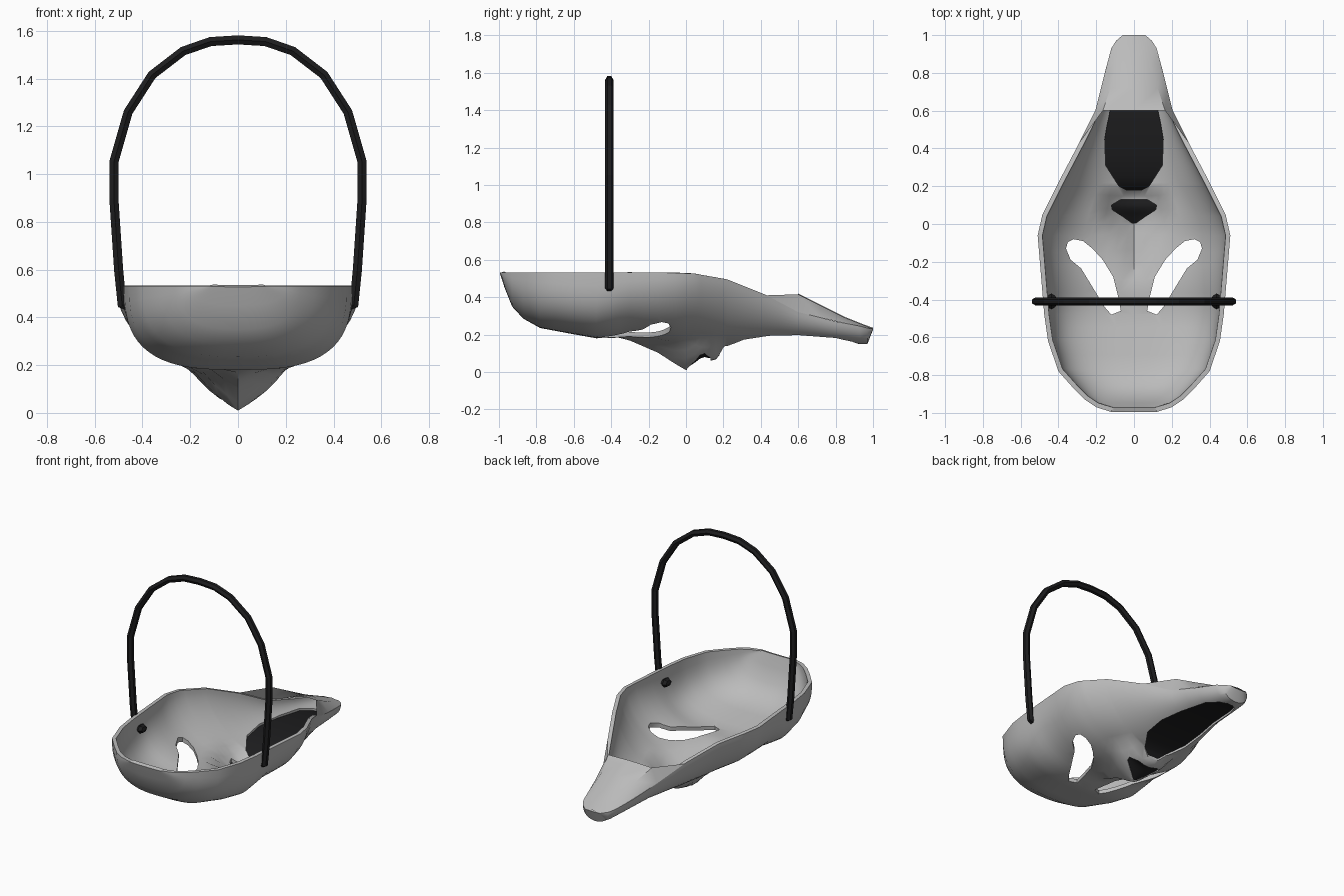
import bpy, bmesh, math
from mathutils import Vector

if "Cube" in bpy.data.objects:
    bpy.data.objects.remove(bpy.data.objects["Cube"])


def material(name, c):
    m = bpy.data.materials.new(name)
    m.diffuse_color = (*c, 1)
    m.use_nodes = True
    m.node_tree.nodes["Principled BSDF"].inputs["Base Color"].default_value = m.diffuse_color
    return m


GREY = material("pale grey", (0.5, 0.5, 0.5))
BLACK = material("black", (0.012, 0.012, 0.013))


def make(name, verts, faces, mat, smooth=True):
    me = bpy.data.meshes.new(name)
    me.from_pydata([tuple(v) for v in verts], [], faces)
    bm = bmesh.new()
    bm.from_mesh(me)
    bmesh.ops.recalc_face_normals(bm, faces=bm.faces)
    bm.to_mesh(me)
    bm.free()
    ob = bpy.data.objects.new(name, me)
    bpy.context.collection.objects.link(ob)
    me.materials.append(mat)
    if smooth:
        activate(ob)
        bpy.ops.object.shade_smooth_by_angle(angle=math.radians(40))
    return ob


def activate(ob):
    bpy.ops.object.select_all(action='DESELECT')
    ob.select_set(True)
    bpy.context.view_layer.objects.active = ob


def grid_faces(rows, cols):
    return [(r * cols + c, r * cols + c + 1, (r + 1) * cols + c + 1, (r + 1) * cols + c)
            for r in range(rows - 1) for c in range(cols - 1)]


def lerp(table, y):
    """Interpolate table rows (y, a, b, ...) at y."""
    if y <= table[0][0]:
        return table[0][1:]
    for p, q in zip(table, table[1:]):
        if y <= q[0]:
            f = (y - p[0]) / (q[0] - p[0])
            return tuple(a + (b - a) * f for a, b in zip(p[1:], q[1:]))
    return table[-1][1:]


# Face stations: y, half width, rim z, centre z, roundness exponent
STATIONS = [
    (-.995, .12, .532, .528, 2.6), (-.97, .20, .532, .45, 2.6),
    (-.93, .26, .532, .35, 2.6), (-.87, .32, .532, .285, 2.6),
    (-.78, .40, .532, .235, 2.7), (-.62, .455, .532, .205, 2.9),
    (-.48, .475, .532, .18, 2.9), (-.30, .49, .532, .185, 2.3),
    (-.06, .51, .53, .15, 1.95), (.05, .485, .525, .14, 1.8),
    (.22, .40, .495, .12, 1.7), (.42, .295, .415, .145, 1.9),
    (.60, .205, .32, .165, 2.1), (.80, .155, .27, .16, 2.2),
    (.93, .12, .245, .15, 2.2), (.97, .095, .235, .15, 2.2), (1.0, .06, .23, .226, 2.0)]
# Nose: y, height, half width, bluntness
NOSE = [(-.36, 0, .05, 1), (-.15, .06, .10, 1), (0, .135, .19, 1.15), (.08, .09, .2, 2.3),
        (.16, .06, .19, 2.3), (.205, 0, .17, 2)]


def nose(x, y):
    a, b, p = lerp(NOSE, y)
    return a * max(0, 1 - (abs(x) / b) ** p)


def surf(x, y):
    w, zr, zc, n = lerp(STATIONS, y)
    s = min(1, abs(x) / w)
    return zr - (zr - zc) * (1 - s ** n) ** (1 / n) - nose(x, y)


# Openings: mirrored half-width tables (y, half width) and one eye outline
MOUTH = [(.18, .04), (.20, .08), (.31, .15), (.45, .155), (.60, .13), (.80, .10), (.89, .06), (.92, .02)]
NOSTRILS = [(.005, .01), (.04, .06), (.075, .115), (.10, .12), (.13, .07)]
EYE = [(.36, -.13), (.35, -.095), (.32, -.08), (.27, -.09), (.22, -.13), (.165, -.19), (.11, -.28),
       (.08, -.40), (.07, -.46), (.12, -.48), (.155, -.44), (.28, -.235), (.335, -.19)]


def outline(table):
    return [(w, y) for y, w in table] + [(-w, y) for y, w in reversed(table)]


def prism(name, poly, z0=-.3, z1=.3):
    n = len(poly)
    verts = [(x, y, z0) for x, y in poly] + [(x, y, z1) for x, y in poly]
    faces = [tuple(range(n)), tuple(range(n, 2 * n))]
    faces += [(i, (i + 1) % n, n + (i + 1) % n, n + i) for i in range(n)]
    return make(name, verts, faces, GREY, False)


# Hollow face shell
ys = sorted({s[0] for s in STATIONS} | {n[0] for n in NOSE} | {-.7, -.55, -.4, -.22, .12, .32, .5, .7})
COLS = 33
verts = []
for y in ys:
    w, zr, zc, n = lerp(STATIONS, y)
    for c in range(COLS):
        t = (c / (COLS - 1) * 2 - 1) * math.pi / 2
        x = math.copysign(w * abs(math.sin(t)) ** (2 / n), t)
        z = zr - (zr - zc) * max(0, math.cos(t)) ** (2 / n) - nose(x, y)
        verts.append((x, y, z))
shell = make("face_shell", verts, grid_faces(len(ys), COLS), GREY, False)
bm = bmesh.new()
bm.from_mesh(shell.data)
if sum(f.normal.z for f in bm.faces) > 0:      # outside of the face looks down
    bmesh.ops.reverse_faces(bm, faces=bm.faces)
bm.to_mesh(shell.data)
bm.free()
solid = shell.modifiers.new("thickness", 'SOLIDIFY')
solid.thickness, solid.offset = .025, -1
cutters = [prism("eye_cutter_right", EYE), prism("eye_cutter_left", [(-x, y) for x, y in EYE]),
           prism("mouth_cutter", outline(MOUTH), z1=.225), prism("nostril_cutter", outline(NOSTRILS))]
for c in cutters:
    b = shell.modifiers.new(c.name, 'BOOLEAN')
    b.operation, b.solver, b.object = 'DIFFERENCE', 'EXACT', c
activate(shell)
for m in list(shell.modifiers):
    bpy.ops.object.modifier_apply(modifier=m.name)
for c in cutters:
    bpy.data.objects.remove(c)
bpy.ops.object.shade_smooth_by_angle(angle=math.radians(40))


# Black inserts behind the openings; flatness 1 keeps each row level with the lip
def insert(name, table, flatness, depth):
    rows = []
    for p, q in zip(table, table[1:]):
        rows += [p, tuple((a + b) / 2 for a, b in zip(p, q))]
    rows.append(table[-1])
    v = []
    for y, w in rows:
        for i in range(11):
            x = w * 1.04 * (i / 5 - 1)
            z = surf(x, y) * (1 - flatness) + surf(w * 1.04, y) * flatness
            v.append((x, y, z + depth))
    return make(name, v, grid_faces(len(rows), 11), BLACK)


insert("mouth_mesh", MOUTH, 1, .012)
insert("nostril_mesh", NOSTRILS, .4, .008)

# Raised chin lid closing the tip, with side flaps running up to the rim
lid = []
for y, hw, top in [(.60, .165, .415), (.72, .125, .355), (.85, .09, .29), (.95, .06, .25), (1.0, .03, .232)]:
    w, zr = lerp(STATIONS, y)[:2]
    lid += [(-w, y, zr), (-hw, y, top), (0, y, top + .004), (hw, y, top), (w, y, zr)]
faces = grid_faces(5, 5)
w, zr = lerp(STATIONS, .43)[:2]
lid += [(-w, .43, zr), (w, .43, zr)]
faces += [(0, 1, 25), (4, 26, 3)]
make("chin_lid", lid, faces, GREY)

# Head strap: swept six-sided tube with its ends pushed through the shell
half = [(.445, .44), (.485, .45), (.50, .60), (.52, .90), (.52, 1.05), (.46, 1.26), (.36, 1.415), (.23, 1.515), (.115, 1.555)]
path = half + [(0, 1.562)] + [(-x, z) for x, z in reversed(half)]
SIDES, R = 6, .022
verts = []
for i, (x, z) in enumerate(path):
    a, b = path[max(0, i - 1)], path[min(len(path) - 1, i + 1)]
    d = Vector((b[0] - a[0], 0, b[1] - a[1])).normalized()
    side = Vector((d.z, 0, -d.x))
    for k in range(SIDES):
        t = 2 * math.pi * (k + .5) / SIDES
        verts.append(Vector((x, -.41, z)) + side * R * math.cos(t) + Vector((0, R * math.sin(t), 0)))
faces = [(i * SIDES + k, i * SIDES + (k + 1) % SIDES, (i + 1) * SIDES + (k + 1) % SIDES, (i + 1) * SIDES + k)
         for i in range(len(path) - 1) for k in range(SIDES)]
faces += [tuple(range(SIDES)), tuple(range(len(verts) - SIDES, len(verts)))]
make("head_strap", verts, faces, BLACK, False)

# Knots holding the strap inside the shell
for name, sx in (("strap_knot_right", 1), ("strap_knot_left", -1)):
    bpy.ops.mesh.primitive_uv_sphere_add(segments=6, ring_count=4, radius=.042, location=(sx * .437, -.41, .447),
                                         rotation=(0, math.pi / 2, 0))
    knot = bpy.context.object
    knot.name = name
    knot.scale = (.7, 1, .7)
    knot.data.materials.append(BLACK)
